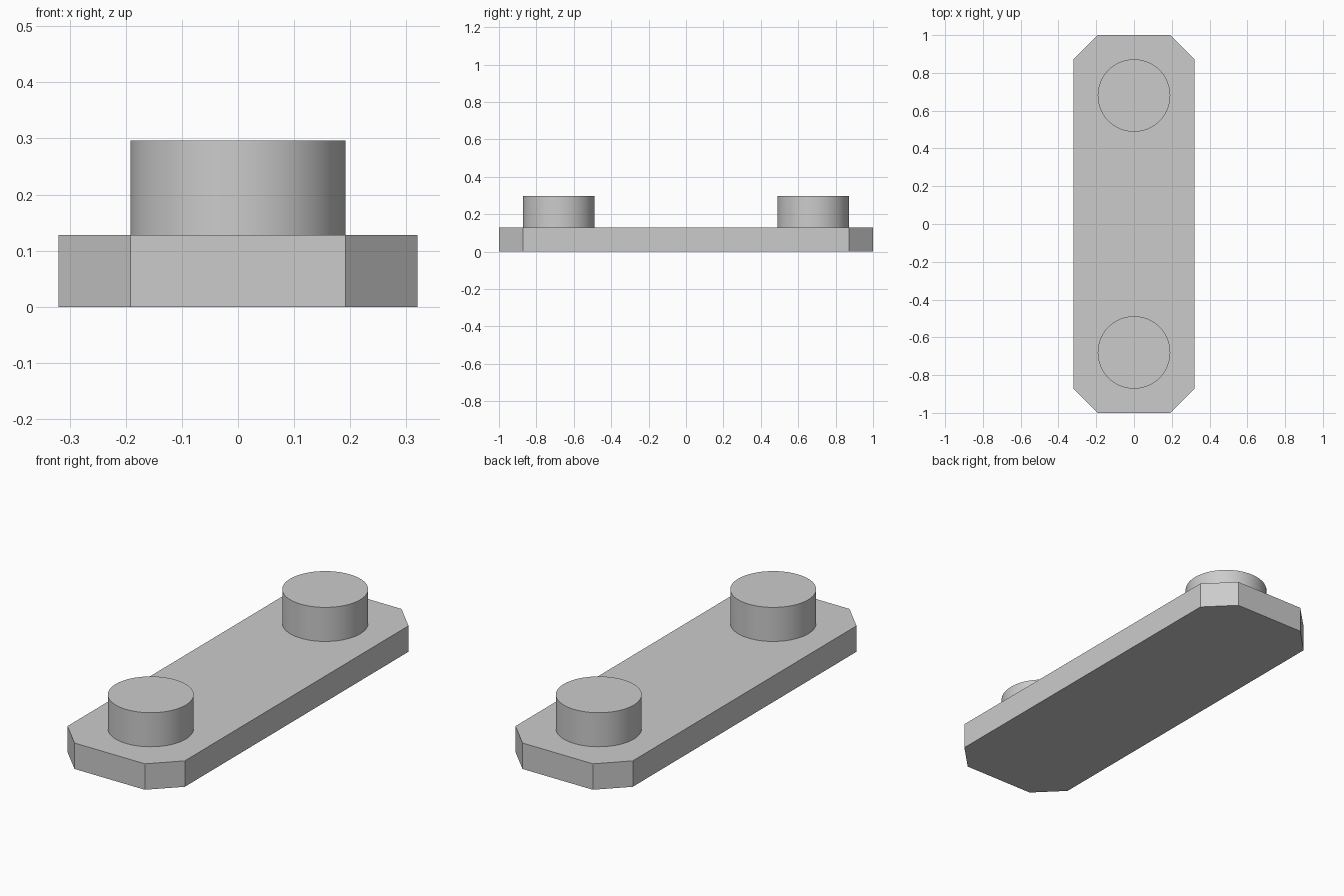
import bpy
import bmesh

if "Cube" in bpy.data.objects:
    bpy.data.objects.remove(bpy.data.objects["Cube"], do_unlink=True)

HALF_WIDTH, HALF_LENGTH, CHAMFER = 0.32, 1.0, 0.128
PLATE_TOP, PEG_TOP = 0.128, 0.296
PEG_RADIUS, PEG_Y = 0.192, 0.68

grey = bpy.data.materials.new("plain grey")
grey.use_nodes = True
colour = (0.6, 0.6, 0.6, 1)
grey.diffuse_color = colour
grey.node_tree.nodes["Principled BSDF"].inputs["Base Color"].default_value = colour


# Flat plate with four clipped corners
def add_plate():
    w, l, c = HALF_WIDTH, HALF_LENGTH, CHAMFER
    corner = [(w, l - c), (w - c, l)]
    outline = (corner + [(-x, y) for x, y in reversed(corner)]
               + [(-x, -y) for x, y in corner] + [(x, -y) for x, y in reversed(corner)])
    bm = bmesh.new()
    base = bm.faces.new([bm.verts.new((x, y, 0)) for x, y in outline])
    top = bmesh.ops.extrude_face_region(bm, geom=[base], use_keep_orig=True)["geom"]
    bmesh.ops.translate(bm, vec=(0, 0, PLATE_TOP),
                        verts=[v for v in top if isinstance(v, bmesh.types.BMVert)])
    bmesh.ops.recalc_face_normals(bm, faces=bm.faces)
    mesh = bpy.data.meshes.new("base_plate")
    bm.to_mesh(mesh)
    bm.free()
    mesh.materials.append(grey)
    bpy.context.collection.objects.link(bpy.data.objects.new("base_plate", mesh))


# Round peg standing on the plate
def add_peg(name, y):
    height = PEG_TOP - PLATE_TOP
    bpy.ops.mesh.primitive_cylinder_add(vertices=64, radius=PEG_RADIUS, depth=height,
                                        location=(0, y, PLATE_TOP + height / 2))
    peg = bpy.context.object
    peg.name = peg.data.name = name
    peg.data.materials.append(grey)
    bpy.ops.object.shade_smooth_by_angle()


add_plate()
add_peg("front_peg", -PEG_Y)
add_peg("back_peg", PEG_Y)
